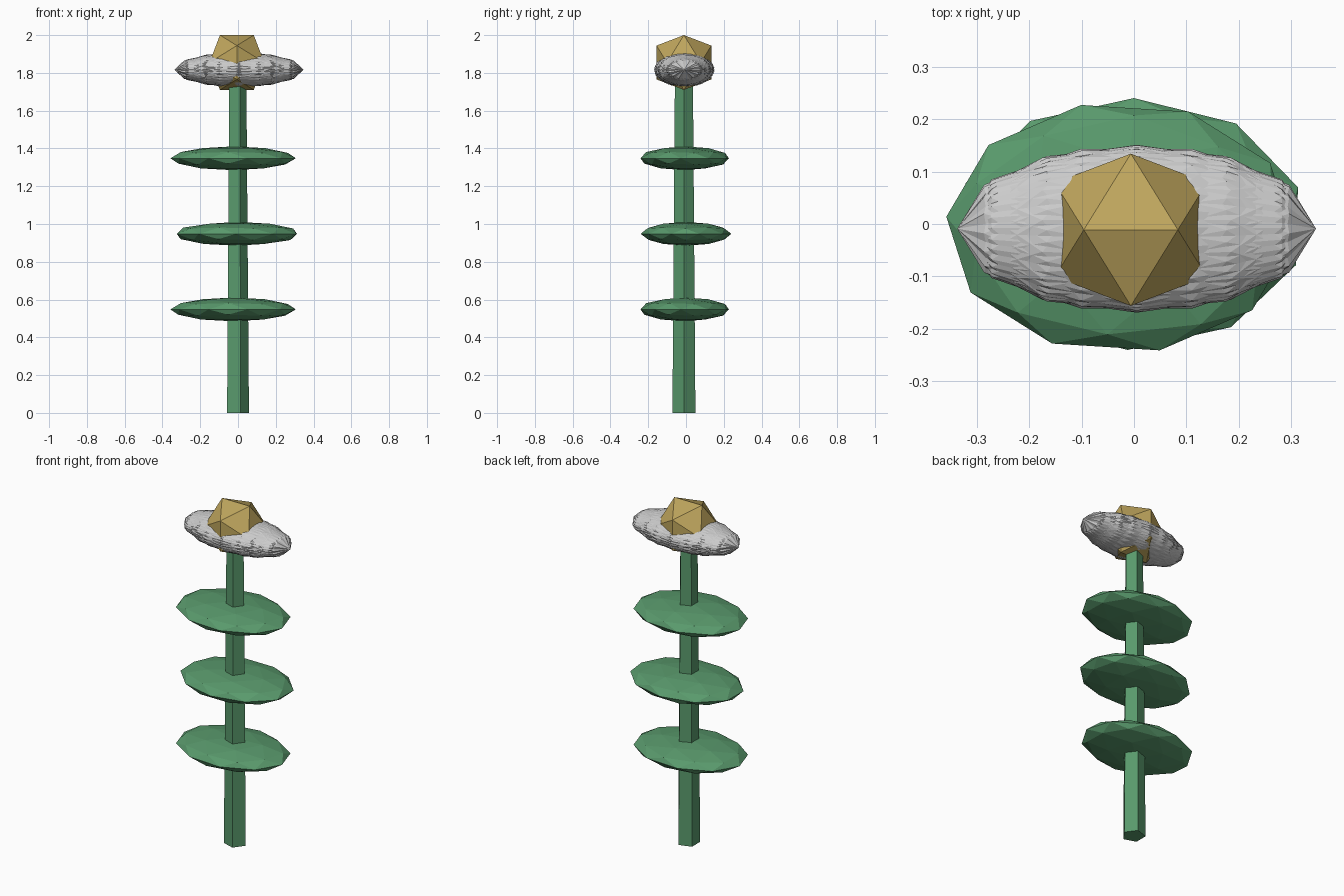
import bpy, bmesh
from math import radians, pi, sqrt
from mathutils import Matrix, Vector

if "Cube" in bpy.data.objects:
    bpy.data.objects.remove(bpy.data.objects["Cube"])

CX, CY = -0.006, -0.011   # plant axis


def material(name, rgb):
    m = bpy.data.materials.new(name)
    m.diffuse_color = (*rgb, 1)
    m.use_nodes = True
    m.node_tree.nodes["Principled BSDF"].inputs["Base Color"].default_value = m.diffuse_color
    return m


green = material("leaf_green", (0.10, 0.32, 0.15))
gold = material("pollen_gold", (0.52, 0.38, 0.11))


def finish(bm, name, mat=None):
    bmesh.ops.recalc_face_normals(bm, faces=bm.faces)
    me = bpy.data.meshes.new(name)
    bm.to_mesh(me)
    bm.free()
    ob = bpy.data.objects.new(name, me)
    bpy.context.collection.objects.link(ob)
    if mat:
        me.materials.append(mat)
    return ob


def blob(bm, centre, size, turn):
    """Faceted ellipsoid: unit icosphere, turned, then squashed."""
    mat = Matrix.Translation(centre) @ Matrix.Diagonal((*size, 1)) @ turn
    bmesh.ops.create_icosphere(bm, subdivisions=2, radius=1, matrix=mat)


# Tapered five-sided stem
bm = bmesh.new()
bmesh.ops.create_cone(bm, cap_ends=True, segments=5, radius1=0.064, radius2=0.050,
                      depth=1.8, matrix=Matrix.Translation((CX, CY, 0.9))
                      @ Matrix.Rotation(-pi / 2, 4, 'Z'))
finish(bm, "stem", green)

# Three flat leaf discs, the middle one turned
for i, (z, x, y, deg) in enumerate([(0.548, -0.026, -0.007, 13),
                                    (0.948, -0.006, 0.0, -1),
                                    (1.348, -0.026, -0.007, 13)]):
    bm = bmesh.new()
    blob(bm, (x, y, z), (0.333, 0.24, 0.063), Matrix.Rotation(radians(deg), 4, 'Z'))
    finish(bm, f"leaf_{i + 1}", green)

# Spiky petal mass: overlapping faceted blobs spun about the long axis
bm = bmesh.new()
COUNT = 7
for k in range(COUNT):
    turn = Matrix.Rotation(pi * k / COUNT, 4, 'X') @ Matrix.Rotation(radians(-18), 4, 'Z')
    blob(bm, (0.005, -0.009, 1.817), (0.342, 0.160, 0.092), turn)
finish(bm, "petals")

# Twenty-sided flower centre with a level edge on top
bm = bmesh.new()
phi = (1 + sqrt(5)) / 2
s = 0.145 / phi
for a in (-1, 1):
    for b in (-phi, phi):
        for p in ((a, 0, b), (0, b, a), (b, a, 0)):
            bm.verts.new(Vector(p) * s + Vector((CX, CY, 1.855)))
bmesh.ops.convex_hull(bm, input=bm.verts)
finish(bm, "flower_centre", gold)
